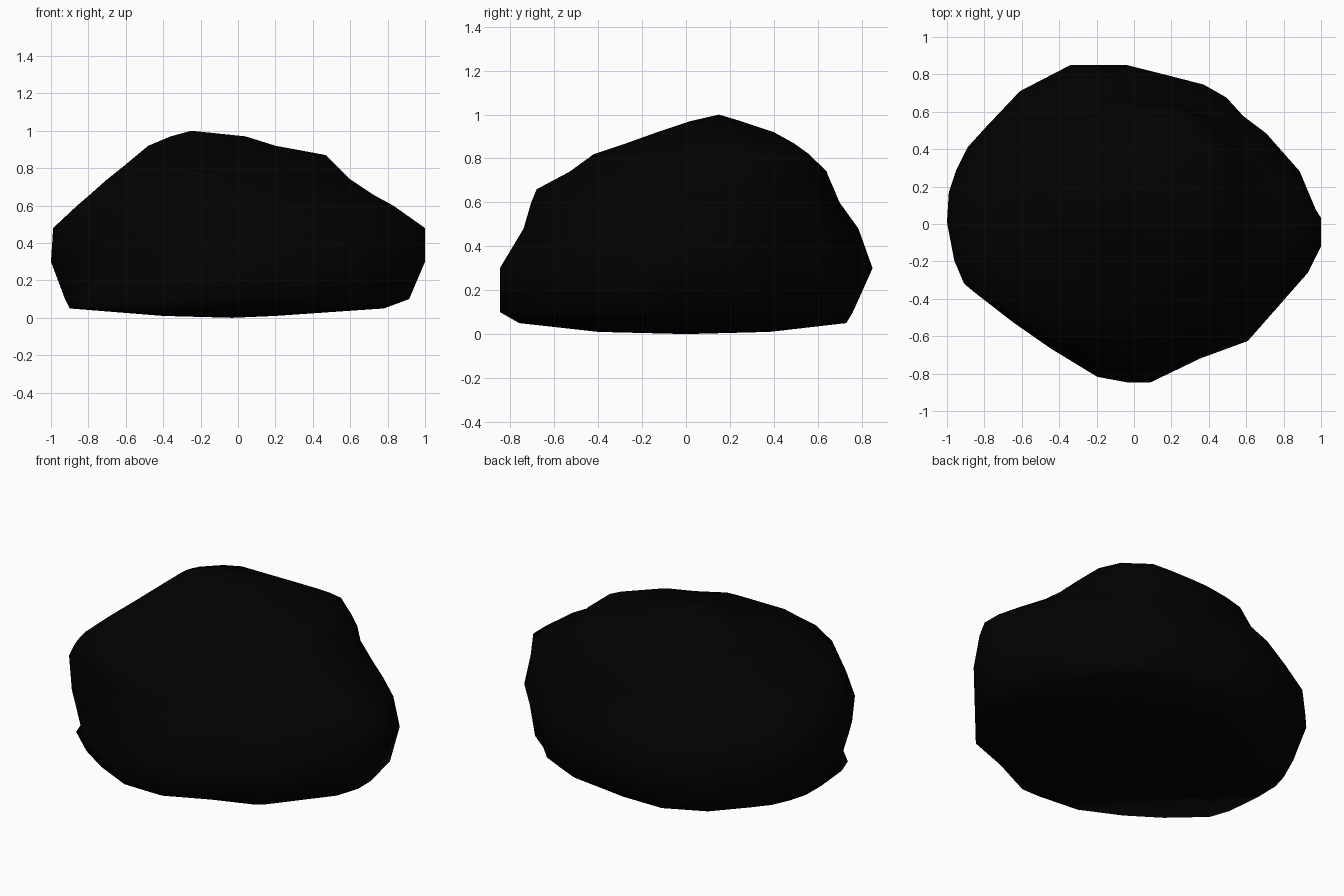
import bpy, bmesh, math

if "Cube" in bpy.data.objects:
    bpy.data.objects.remove(bpy.data.objects["Cube"])

# Plan outline of the boulder, counter-clockwise from the right
outline = [(1, .01), (.88, .28), (.70, .48), (.58, .57), (.49, .67), (.37, .74),
           (.15, .80), (-.04, .85), (-.34, .85), (-.61, .71), (-.79, .52), (-.89, .41),
           (-.95, .29), (-.99, .17), (-1, .01), (-.95, -.24), (-.89, -.37),
           (-.67, -.55), (-.46, -.69), (-.20, -.83), (-.03, -.85), (.10, -.84),
           (.38, -.69), (.64, -.59), (.93, -.26), (1, -.12)]

# Each level: z, x min, x max, y min, y max
levels = [(.01, -.40, .20, -.40, .38),
          (.05, -.90, .78, -.76, .73),
          (.10, -.925, .915, -.85, .76),
          (.30, -1, 1, -.85, .85),
          (.48, -.99, 1, -.74, .79),
          (.60, -.86, .83, -.705, .705),
          (.66, -.79, .72, -.68, .68),
          (.74, -.70, .60, -.53, .645),
          (.82, -.60, .52, -.42, .56),
          (.87, -.54, .47, -.27, .49),
          (.92, -.48, .20, -.13, .40),
          (.97, -.36, .04, .02, .25)]

# Bulge or hollow of the four plan corners at each level
back_right = [0, .10, .09, .01, -.05, .03, .08, .18, .28, .28, .20, .10]
back_left = [0, .02, .03, 0, -.07, -.10, -.11, -.12, -.10, -.07, 0, 0]
front_left = [0, .05, -.06, -.04, .04, .12, .16, .24, .30, .30, .20, .10]
front_right = [0, .06, .04, 0, 0, 0, 0, 0, 0, 0, 0, 0]


def clamp(v, lo, hi):
    return max(lo, min(hi, v))


def ring_point(k, x, y):
    z, x0, x1, y0, y1 = levels[k]
    y /= .85
    if y > 0:
        bulge = back_right[k] if x > 0 else back_left[k]
    else:
        bulge = front_right[k] if x > 0 else front_left[k]
    s = 1 + bulge * abs(math.sin(2 * math.atan2(y, x)))
    px = (x0 + x1) / 2 + x * s * (x1 - x0) / 2
    py = (y0 + y1) / 2 + y * s * (y1 - y0) / 2
    return clamp(px, x0, x1), clamp(py, y0, y1), z


bm = bmesh.new()
rings = [[bm.verts.new(ring_point(k, x, y)) for x, y in outline]
         for k in range(len(levels))]

# Side walls and the two end fans
n = len(outline)
bottom = bm.verts.new((-.03, 0, 0))
top = bm.verts.new((-.25, .15, 1.0))
for i in range(n):
    j = (i + 1) % n
    for a, b in zip(rings, rings[1:]):
        bm.faces.new((a[i], a[j], b[j], b[i]))
    bm.faces.new((rings[0][j], rings[0][i], bottom))
    bm.faces.new((rings[-1][i], rings[-1][j], top))
bmesh.ops.recalc_face_normals(bm, faces=bm.faces[:])
for f in bm.faces:
    f.smooth = True

mesh = bpy.data.meshes.new("boulder")
bm.to_mesh(mesh)
bm.free()
boulder = bpy.data.objects.new("boulder", mesh)
bpy.context.collection.objects.link(boulder)

# Near-black stone
stone = bpy.data.materials.new("dark_stone")
stone.diffuse_color = (.0005, .0005, .0005, 1)
stone.use_nodes = True
stone.node_tree.nodes["Principled BSDF"].inputs["Base Color"].default_value = stone.diffuse_color
mesh.materials.append(stone)
